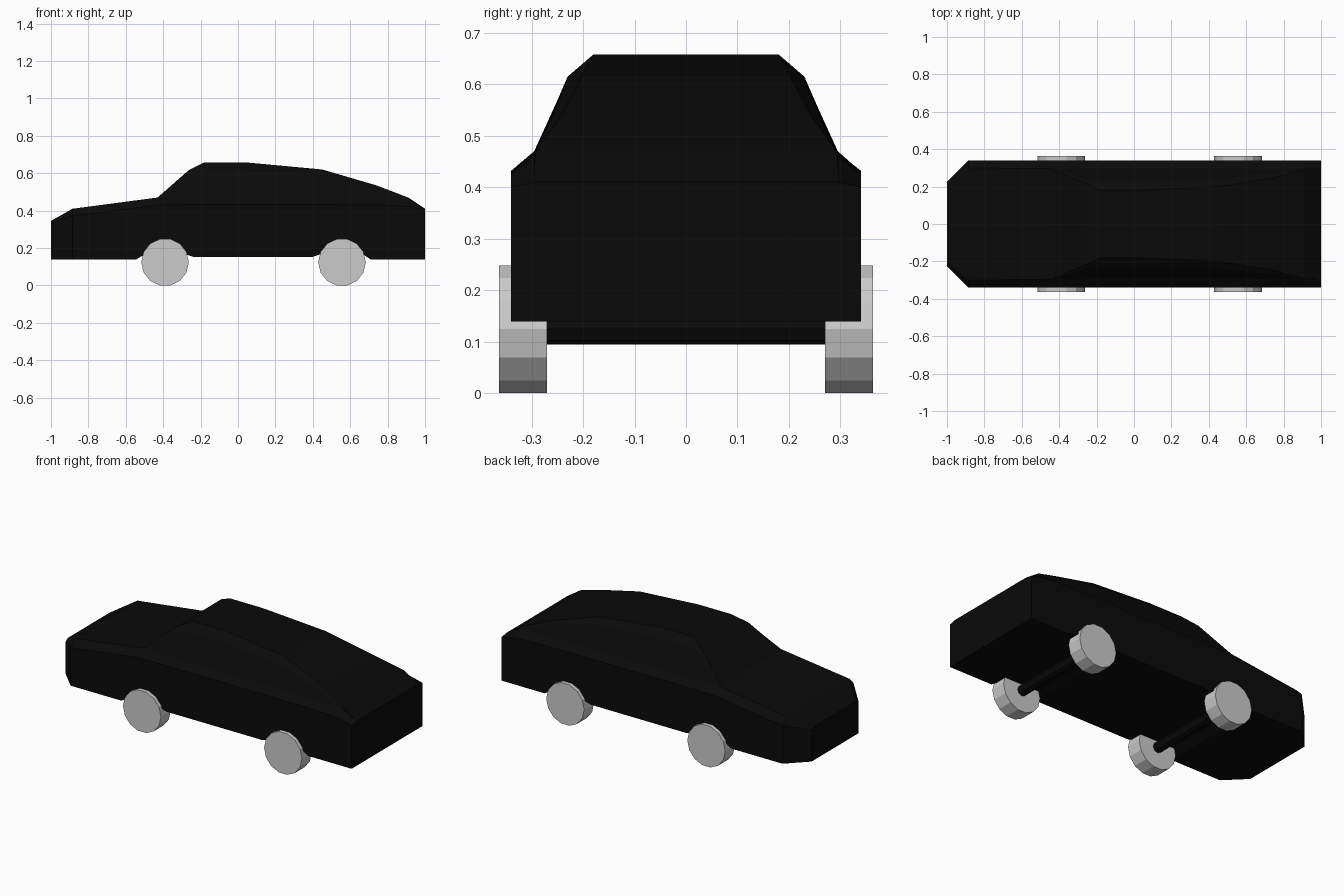
import bpy, bmesh, math

if "Cube" in bpy.data.objects:
    bpy.data.objects.remove(bpy.data.objects["Cube"])

black = bpy.data.materials.new("black_paint")
black.diffuse_color = (0.003, 0.003, 0.003, 1)
black.use_nodes = True
black.node_tree.nodes["Principled BSDF"].inputs["Base Color"].default_value = black.diffuse_color


def mesh_object(name, bm, mat=None):
    bmesh.ops.recalc_face_normals(bm, faces=bm.faces)
    me = bpy.data.meshes.new(name)
    bm.to_mesh(me)
    bm.free()
    ob = bpy.data.objects.new(name, me)
    bpy.context.collection.objects.link(ob)
    if mat:
        me.materials.append(mat)
    return ob


def lerp_rows(rows, x):
    for a, b in zip(rows, rows[1:]):
        if a[0] <= x <= b[0]:
            t = (x - a[0]) / (b[0] - a[0])
            return [p + (q - p) * t for p, q in zip(a, b)]


# Body stations: x, side y, shoulder z, belt y z, upper y z, roof y z
stations = [
    (-1.00, .225, .330, .200, .345, .200, .345, .200, .345),
    (-.885, .340, .370, .300, .410, .300, .410, .300, .410),
    (-.430, .340, .430, .295, .470, .295, .470, .290, .470),
    (-.265, .340, .432, .295, .467, .238, .595, .220, .615),
    (-.180, .340, .432, .295, .465, .230, .615, .180, .658),
    (.040, .340, .432, .295, .465, .230, .615, .180, .658),
    (.450, .340, .432, .295, .465, .240, .585, .200, .620),
    (.740, .340, .430, .295, .463, .270, .515, .245, .535),
    (.910, .340, .422, .295, .460, .295, .465, .292, .470),
    (1.00, .340, .400, .297, .410, .297, .410, .297, .410),
]

# Underside: x, z, lifted over the wheels
underside = [(-1, .139), (-.545, .139), (-.5, .165), (-.275, .165), (-.24, .153),
             (.40, .153), (.435, .165), (.67, .165), (.71, .139), (1, .139)]

# Body: loft of mirrored cross-sections
bm = bmesh.new()
loops = []
for x in sorted({r[0] for r in stations} | {float(u[0]) for u in underside}):
    _, w, zs, by, bz, uy, uz, ry, rz = lerp_rows(stations, x)
    zb = lerp_rows(underside, x)[1]
    half = [(w, zb), (w, zs), (by, bz), (uy, uz), (ry, rz)]
    ring = half + [(-y, z) for y, z in reversed(half)]
    loops.append([bm.verts.new((x, y, z)) for y, z in ring])
for a, b in zip(loops, loops[1:]):
    for i in range(len(a)):
        j = (i + 1) % len(a)
        bm.faces.new((a[i], a[j], b[j], b[i]))
bm.faces.new(loops[0])
bm.faces.new(loops[-1])
bmesh.ops.remove_doubles(bm, verts=bm.verts, dist=0.0005)
mesh_object("car_body", bm, black)


def cylinder_y(name, x, y0, y1, z, r, sides, mat=None):
    bm = bmesh.new()
    rings = []
    for y in (y0, y1):
        rings.append([bm.verts.new((x + r * math.cos(2 * math.pi * i / sides), y,
                                    z + r * math.sin(2 * math.pi * i / sides)))
                      for i in range(sides)])
    a, b = rings
    for i in range(sides):
        j = (i + 1) % sides
        bm.faces.new((a[i], a[j], b[j], b[i]))
    bm.faces.new(a)
    bm.faces.new(b)
    return mesh_object(name, bm, mat)


# Wheels and axles
for end, x in (("front", -.39), ("rear", .556)):
    cylinder_y(end + "_axle", x, -.28, .28, .124, .03, 8, black)
    for side, s in (("left", 1), ("right", -1)):
        cylinder_y(f"{end}_{side}_wheel", x, s * .27, s * .363, .124, .1272, 14)
